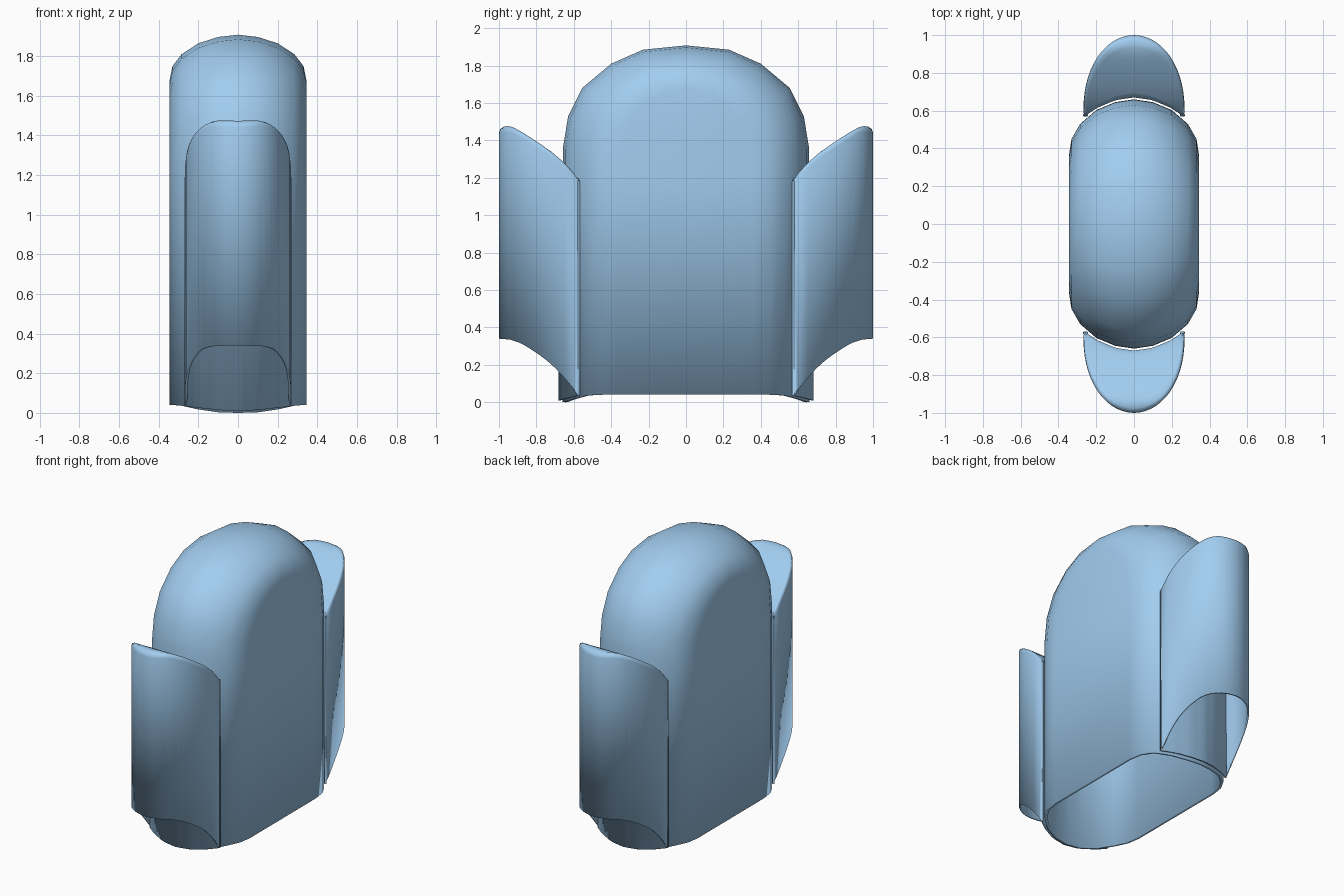
import bpy, bmesh, math

if "Cube" in bpy.data.objects:
    bpy.data.objects.remove(bpy.data.objects["Cube"])

blue = bpy.data.materials.new("blue")
blue.diffuse_color = (0.36, 0.61, 0.87, 1)
blue.use_nodes = True
blue.node_tree.nodes["Principled BSDF"].inputs["Base Color"].default_value = blue.diffuse_color


def interp(pts, v):
    """Piecewise linear lookup through (input, output) points."""
    if v <= pts[0][0]:
        return pts[0][1]
    for (a, fa), (b, fb) in zip(pts, pts[1:]):
        if v <= b:
            return fa + (fb - fa) * (v - a) / (b - a)
    return pts[-1][1]


def finish(bm, name, thickness, angle):
    bmesh.ops.remove_doubles(bm, verts=bm.verts, dist=0.0005)
    bmesh.ops.recalc_face_normals(bm, faces=bm.faces)
    mesh = bpy.data.meshes.new(name)
    bm.to_mesh(mesh)
    bm.free()
    mesh.materials.append(blue)
    obj = bpy.data.objects.new(name, mesh)
    bpy.context.collection.objects.link(obj)
    mod = obj.modifiers.new("wall", 'SOLIDIFY')
    mod.thickness = thickness
    mod.offset = -1
    bpy.ops.object.select_all(action='DESELECT')
    obj.select_set(True)
    bpy.context.view_layer.objects.active = obj
    bpy.ops.object.shade_smooth_by_angle(angle=math.radians(angle))
    return obj


# Central shell: a rounded edge profile swept over an arch, open underneath
edge = [(0.345, 0.0), (0.331, 0.3), (0.285, 0.567), (0.2, 0.81), (0.1, 0.95), (0.0, 1.0)]
section = edge + [(-x, w) for x, w in edge[-2::-1]]
foot = [(0.0, 0.042), (0.5, 0.04), (0.58, 0.03), (0.62, 0.008), (0.66, 0.0)]
# inner arch (y, z) and outer arch (y, z); None follows the foot line
arch = [(0.36, None, 0.66, None), (0.36, 1.2, 0.658, 1.36), (0.345, 1.37, 0.63, 1.53),
        (0.295, 1.5, 0.555, 1.68), (0.215, 1.6, 0.40, 1.81), (0.12, 1.655, 0.23, 1.885),
        (0.0, 1.68, 0.0, 1.908)]

bm = bmesh.new()
rows = []
for side, stations in ((1, arch), (-1, arch[-2::-1])):
    for yi, zi, yo, zo in stations:
        row = []
        for x, w in section:
            y = yi + (yo - yi) * w
            z = interp(foot, y) if zi is None else zi + (zo - zi) * w
            row.append(bm.verts.new((x, side * y, z)))
        rows.append(row)
for a, b in zip(rows, rows[1:]):
    for k in range(len(section) - 1):
        bm.faces.new((a[k], a[k + 1], b[k + 1], b[k]))
# flat sides, filled in strips between the two legs of the arch
last = len(rows) - 1
for k in (0, -1):
    for i in range(last // 2):
        loop = [rows[i][k], rows[i + 1][k], rows[last - i - 1][k], rows[last - i][k]]
        bm.faces.new(list(dict.fromkeys(loop)))
finish(bm, "main_shell", 0.018, 50)

# End pockets: sloping top, slanted open mouth, inner wall hugging the shell
top_z = [(0.57, 1.18), (0.60, 1.225), (0.65, 1.28), (0.72, 1.34), (0.8, 1.395),
         (0.87, 1.44), (0.92, 1.468), (0.95, 1.477), (1.0, 1.47)]
mouth_z = [(0.57, 0.035), (0.65, 0.13), (0.72, 0.205), (0.8, 0.265),
           (0.88, 0.315), (0.94, 0.335), (1.0, 0.34)]
shell_y = [(0.0, 0.662), (0.1, 0.648), (0.2, 0.606), (0.268, 0.56)]
PX, STEPS = 0.268, 28


def build_pocket(name, side):
    bm = bmesh.new()
    columns = []
    for i in range(STEPS + 1):
        t = math.pi * i / STEPS
        x = PX * math.cos(t)
        yo = 0.6 + 0.4 * max(0, math.sin(t)) ** 0.93
        yi = interp(shell_y, abs(x)) + 0.008
        pts = [(x, yo, interp(mouth_z, yo)), (x, yo, interp(top_z, yo) - 0.03)]
        for f, inset, drop in ((0.02, 0.99, 0.01), (0.08, 0.955, 0), (0.2, 0.95, 0),
                               (0.35, 0.95, 0), (0.5, 0.95, 0), (0.65, 0.95, 0),
                               (0.8, 0.955, 0), (0.92, 0.97, 0), (1, 0.985, 0)):
            y = yo + (yi - yo) * f
            pts.append((x * inset, y, interp(top_z, y) - drop))
        pts.append((x * 0.985, yi, interp([(0.57, 0.035), (0.63, 0.022), (0.67, 0.01)], yi)))
        columns.append([bm.verts.new((px, side * y, z)) for px, y, z in pts])
    for a, b in zip(columns, columns[1:]):
        for k in range(len(a) - 1):
            bm.faces.new((a[k], b[k], b[k + 1], a[k + 1]))
    # narrow closing strips beside the shell
    for c in (columns[0], columns[-1]):
        bm.faces.new((c[0], c[1], c[-2], c[-1]))
        bm.faces.new(c[1:-1])
    finish(bm, name, 0.012, 60)


build_pocket("front_pocket", -1)
build_pocket("back_pocket", 1)
